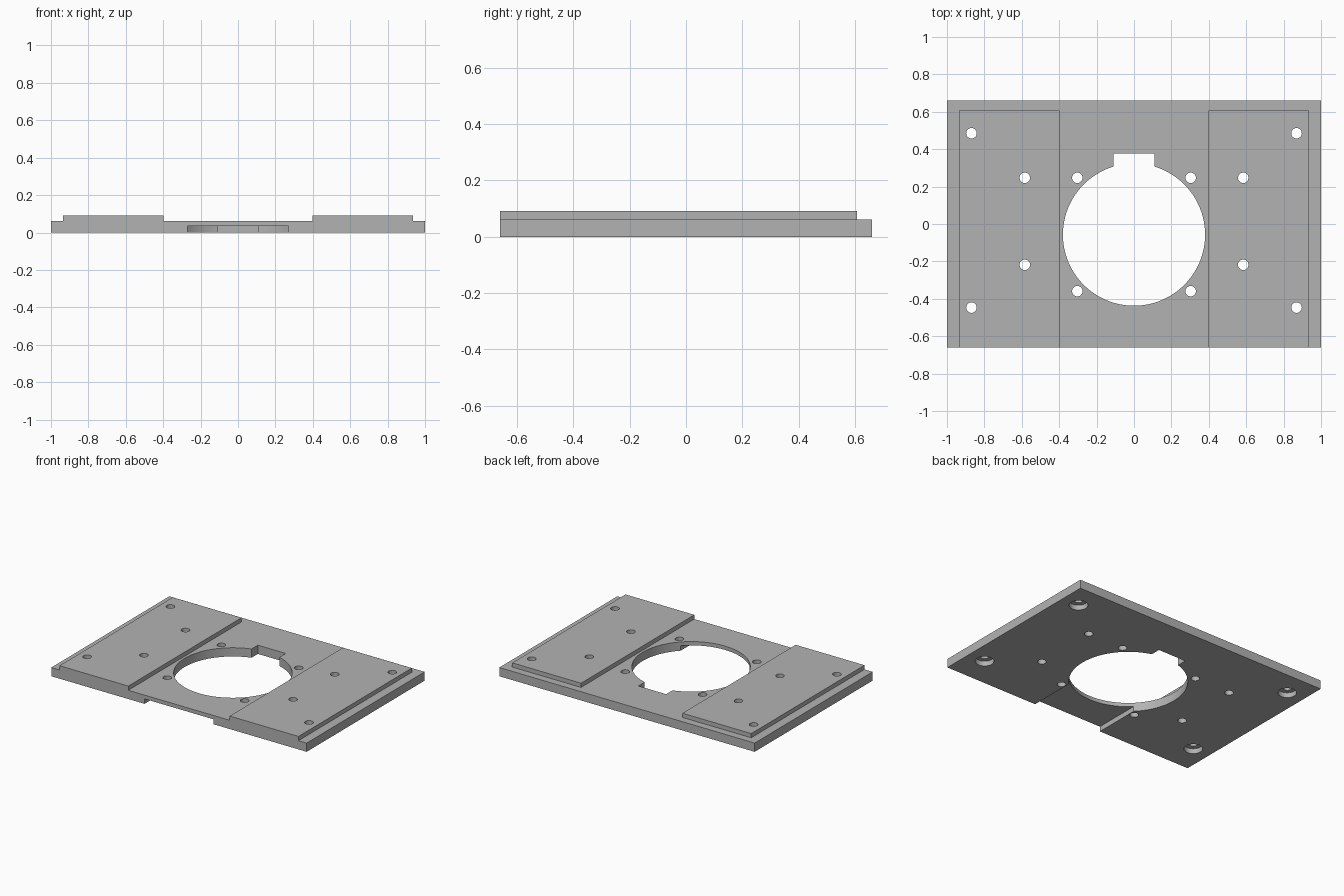
import bpy
import math

cube = bpy.data.objects.get("Cube")
if cube:
    bpy.data.objects.remove(cube, do_unlink=True)

PLATE_TOP, PAD_TOP, RECESS = 0.062, 0.092, 0.035
HALF_DEPTH = 0.66
BORE_Y, BORE_R = -0.057, 0.38

grey = bpy.data.materials.new("machined grey")
grey.use_nodes = True
colour = (0.45, 0.45, 0.45, 1)
grey.diffuse_color = colour
grey.node_tree.nodes["Principled BSDF"].inputs["Base Color"].default_value = colour


def box(name, x0, x1, y0, y1, z0, z1):
    bpy.ops.mesh.primitive_cube_add(size=1, location=((x0 + x1) / 2, (y0 + y1) / 2, (z0 + z1) / 2))
    ob = bpy.context.object
    ob.name = name
    ob.scale = (x1 - x0, y1 - y0, z1 - z0)
    bpy.ops.object.transform_apply(location=True, rotation=False, scale=True)
    ob.data.materials.append(grey)
    return ob


def drill(x, y, radius, top, sides=32):
    bpy.ops.mesh.primitive_cylinder_add(vertices=sides, radius=radius, depth=top + 0.1,
                                        location=(x, y, (top - 0.1) / 2))
    ob = bpy.context.object
    ob.name = "drill_cutter"
    ob.data.materials.append(grey)
    return ob


def combine(target, other, operation):
    other.hide_render = True
    mod = target.modifiers.new("combine", "BOOLEAN")
    mod.operation = operation
    mod.solver = "EXACT"
    mod.object = other
    bpy.context.view_layer.objects.active = target
    bpy.ops.object.modifier_apply(modifier=mod.name)
    bpy.data.objects.remove(other, do_unlink=True)


# Base plate with a raised pad on each side, flush at the front
plate = box("mounting_plate", -1, 1, -HALF_DEPTH, HALF_DEPTH, 0, PLATE_TOP)
for x0, x1 in ((-0.936, -0.397), (0.397, 0.936)):
    combine(plate, box("raised_pad", x0, x1, -HALF_DEPTH, 0.607, 0.02, PAD_TOP), "UNION")

# Central bore, rear notch, and the channel under the front edge
combine(plate, drill(0, BORE_Y, BORE_R, 0.2, 128), "DIFFERENCE")
combine(plate, box("notch_cutter", -0.109, 0.109, 0, 0.378, -0.1, 0.2), "DIFFERENCE")
combine(plate, box("channel_cutter", -0.27, 0.27, -0.8, BORE_Y, -0.1, RECESS), "DIFFERENCE")

# Mirrored screw holes; the corner ones are counterbored from below
corners = [(0.869, 0.485), (0.869, -0.447)]
inner = [(0.584, 0.247), (0.584, -0.218), (0.303, 0.247), (0.303, -0.359)]
for side in (-1, 1):
    for x, y in corners + inner:
        combine(plate, drill(side * x, y, 0.028, 0.2), "DIFFERENCE")
    for x, y in corners:
        combine(plate, drill(side * x, y, 0.06, RECESS, 48), "DIFFERENCE")

bpy.ops.object.select_all(action="DESELECT")
plate.select_set(True)
bpy.context.view_layer.objects.active = plate
bpy.ops.object.shade_smooth_by_angle(angle=math.radians(30))
